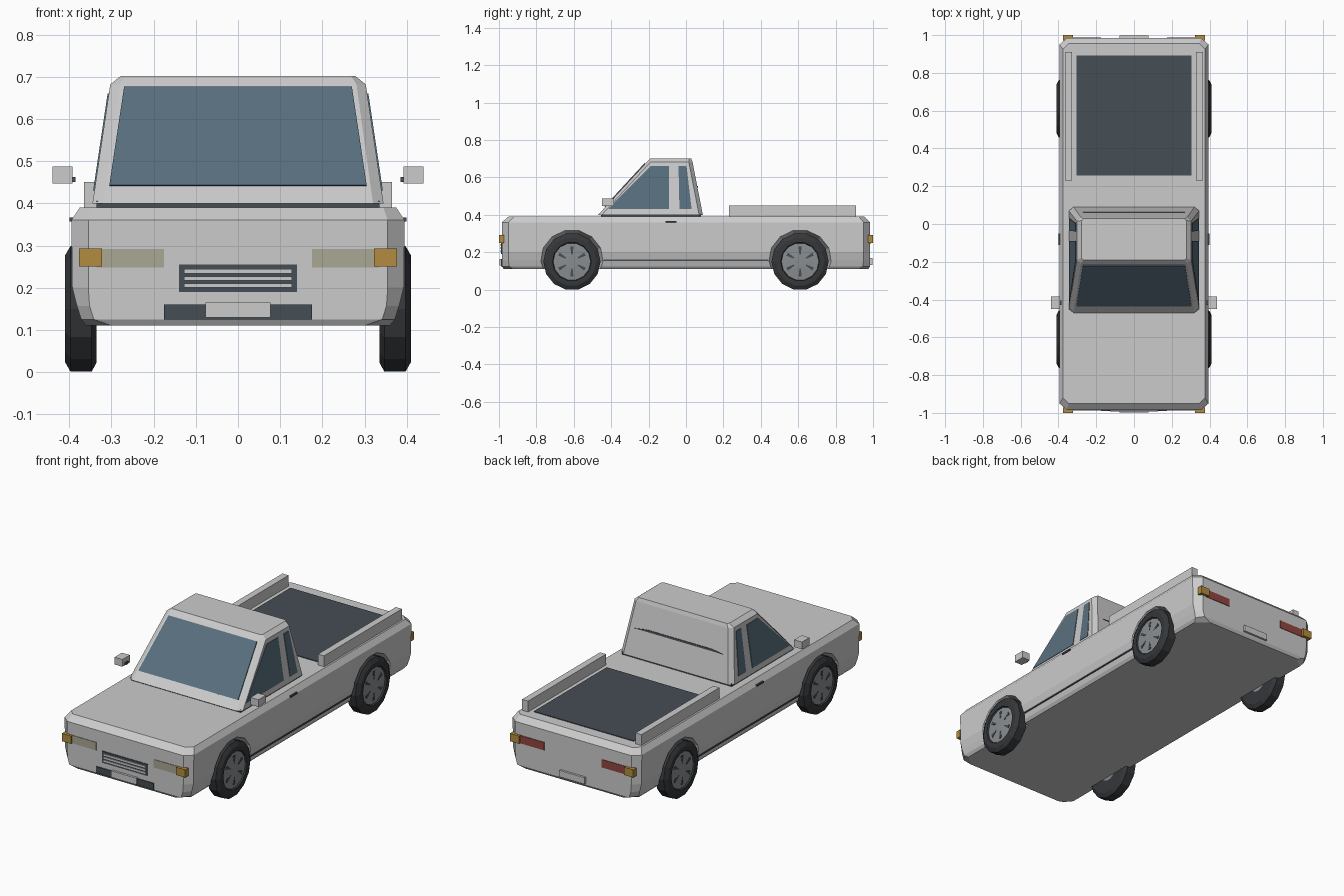
import bpy, bmesh, math
from mathutils import Vector

if "Cube" in bpy.data.objects:
    bpy.data.objects.remove(bpy.data.objects["Cube"])


def material(name, rgb):
    m = bpy.data.materials.new(name)
    m.diffuse_color = (*rgb, 1)
    m.use_nodes = True
    m.node_tree.nodes["Principled BSDF"].inputs["Base Color"].default_value = m.diffuse_color
    return m


GLASS = material("glass", (0.10, 0.16, 0.21))
DARK = material("dark_trim", (0.06, 0.075, 0.09))
RUBBER = material("rubber", (0.035, 0.038, 0.042))
RIM = material("rim", (0.25, 0.27, 0.28))
AMBER = material("amber", (0.45, 0.26, 0.05))
PALE = material("lamp", (0.40, 0.39, 0.30))
RED = material("red_lamp", (0.28, 0.06, 0.05))


def loft(name, rings, mat=None, close=False):
    """Skin matching rings of points; cap the ends or join last to first."""
    bm = bmesh.new()
    vs = [[bm.verts.new(p) for p in r] for r in rings]
    n = len(rings[0])
    pairs = list(zip(vs, vs[1:])) + ([(vs[-1], vs[0])] if close else [])
    for a, b in pairs:
        for i in range(n):
            j = (i + 1) % n
            bm.faces.new((a[i], a[j], b[j], b[i]))
    if not close:
        bm.faces.new(vs[0])
        bm.faces.new(vs[-1])
    bmesh.ops.recalc_face_normals(bm, faces=bm.faces)
    me = bpy.data.meshes.new(name)
    bm.to_mesh(me)
    bm.free()
    ob = bpy.data.objects.new(name, me)
    bpy.context.collection.objects.link(ob)
    if mat:
        me.materials.append(mat)
    return ob


def prism(name, pts, vec, mat=None):
    return loft(name, [pts, [Vector(p) + Vector(vec) for p in pts]], mat)


def box(name, x0, x1, y0, y1, z0, z1, mat=None):
    return prism(name, [(x0, y0, z0), (x1, y0, z0), (x1, y1, z0), (x0, y1, z0)],
                 (0, 0, z1 - z0), mat)


def octagon(z, w, y0, y1, cx, cy):
    return [(-w + cx, y0, z), (w - cx, y0, z), (w, y0 + cy, z), (w, y1 - cy, z),
            (w - cx, y1, z), (-w + cx, y1, z), (-w, y1 - cy, z), (-w, y0 + cy, z)]


def circle(x, y, z, r, n):
    return [(x, y + r * math.sin(2 * math.pi * (i + .5) / n),
             z + r * math.cos(2 * math.pi * (i + .5) / n)) for i in range(n)]


# lower body with chamfered corners
body = loft("body", [octagon(.11, .36, -.975, .975, .06, .05),
                     octagon(.125, .372, -.985, .985, .03, .04),
                     octagon(.157, .382, -.985, .985, .03, .035),
                     octagon(.2, .393, -.985, .985, .038, .035),
                     octagon(.36, .395, -.985, .985, .04, .035),
                     octagon(.39, .375, -.95, .955, .03, .03)])

# tapered wheel arches cut into the sides
for s in (-1, 1):
    for y in (-.61, .61):
        cutter = loft("arch_cutter", [circle(s * .335, y, .15, .152, 14),
                                      circle(s * .42, y, .15, .178, 14)])
        cutter.hide_render = True
        mod = body.modifiers.new("arch", 'BOOLEAN')
        mod.object, mod.operation, mod.solver = cutter, 'DIFFERENCE', 'EXACT'
        bpy.context.view_layer.objects.active = body
        bpy.ops.object.modifier_apply(modifier=mod.name)
        bpy.data.objects.remove(cutter)

# cab and its dark base seam
loft("cab", [octagon(.40, .345, -.47, .09, .025, .02),
             octagon(.682, .303, -.21, .035, .022, .02),
             octagon(.702, .278, -.19, .028, .01, .01)])
box("cab_seam", -.335, .335, -.455, .08, .385, .405, DARK)


def cab_x(z):
    return .345 - (z - .40) * .149


def cab_front(z):
    return -.47 + (z - .40) * .922


def cab_back(z):
    return .09 - (z - .40) * .195


# windscreen and rear window slit
prism("windscreen", [(x, cab_front(z) + .004, z) for x, z in
                     ((-.305, .44), (.305, .44), (.27, .673), (-.27, .673))],
      (0, -.007, .004), GLASS)
prism("rear_slit", [(x, cab_back(z) - .004, z) for x, z in
                    ((-.27, .545), (.27, .545), (.2, .555), (-.2, .555))],
      (0, .007, 0), DARK)

for s, side in ((-1, "left"), (1, "right")):
    # side windows
    for name, pts in (("front", ((-.418, .43), (-.09, .43), (-.09, .66), (-.19, .66))),
                      ("rear", ((-.035, .43), (.03, .43), (.003, .66), (-.04, .66)))):
        prism(f"{side}_{name}_window", [(s * (cab_x(z) - .004), y, z) for y, z in pts],
              (s * .007, 0, 0), GLASS)
    # mirrors, handles, bed rails, sill strip
    box(side + "_mirror", s * .392, s * .44, -.45, -.385, .447, .487)
    box(side + "_mirror_stalk", s * .385, s * .394, -.43, -.405, .45, .463, DARK)
    box(side + "_handle", s * .385, s * .4, -.11, -.05, .357, .366, DARK)
    box(side + "_bed_rail", s * .328, s * .365, .23, .91, .385, .45)
    box(side + "_sill_strip", s * .37, s * .386, -.44, .44, .152, .16, DARK)
    # lamps at both ends
    for e, end, mat in ((-1, "front", PALE), (1, "rear", RED)):
        box(f"{side}_{end}_lamp", s * .175, s * .335, e * .975, e * .988, .248, .292, mat)
        box(f"{side}_{end}_indicator", s * .322, s * .377, e * .972, e * 1.0, .25, .293, AMBER)
    # wheels: faceted tyre, rim and dark spoke slots
    for y, end in ((-.61, "front"), (.61, "rear")):
        prof = ((.335, .06), (.335, .13), (.347, .153), (.397, .153),
                (.41, .13), (.41, .104), (.398, .098), (.398, .06))
        loft(f"{side}_{end}_tyre", [circle(s * x, y, .15, r, 14) for x, r in prof],
             RUBBER, close=True)
        loft(f"{side}_{end}_rim", [circle(s * .337, y, .15, .1, 14),
                                   circle(s * .402, y, .15, .1, 14),
                                   circle(s * .406, y, .15, .03, 14)], RIM)
        for k in range(6):
            a = k * math.pi / 3
            d, t = Vector((0, math.sin(a), math.cos(a))), Vector((0, math.cos(a), -math.sin(a)))
            c = Vector((s * .398, y, .15))
            prism(f"{side}_{end}_slot", [c + d * .036 + t * .003, c + d * .08 + t * .009,
                                         c + d * .08 - t * .009, c + d * .036 - t * .003],
                  (s * .008, 0, 0), DARK)

# bed cover panel
box("bed_panel", -.305, .305, .257, .893, .385, .394, DARK)

# grille with bars, lower intake, plates
box("grille", -.14, .14, -.988, -.975, .19, .255, DARK)
for i in range(3):
    box("grille_bar", -.128, .128, -.992, -.98, .2 + i * .017, .21 + i * .017)
box("intake", -.175, .175, -.99, -.975, .125, .16, DARK)
box("front_plate", -.077, .077, -.997, -.98, .129, .165)
box("rear_plate", -.077, .077, .98, .997, .132, .168)
